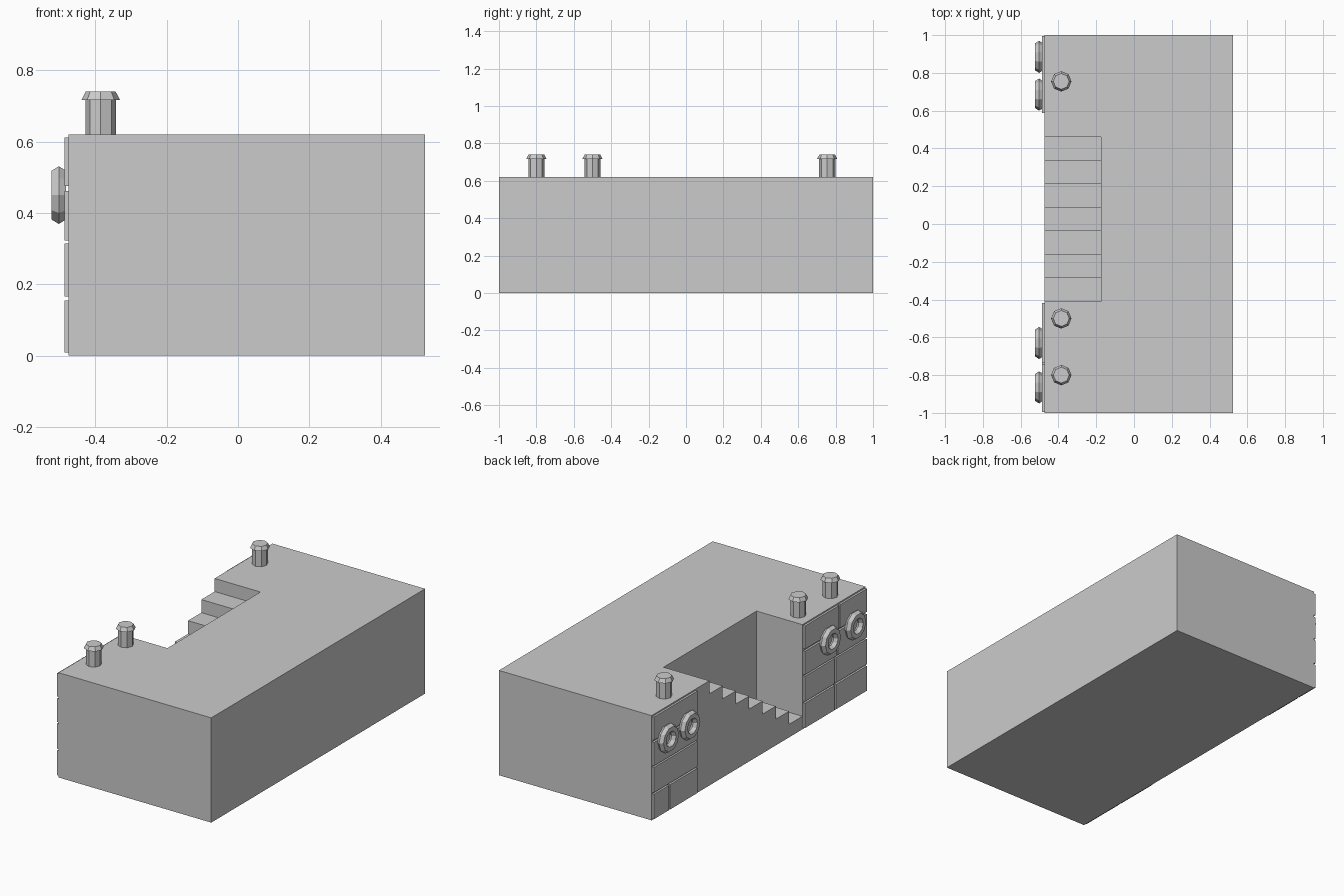
import bpy, bmesh
from math import cos, sin, tau

if "Cube" in bpy.data.objects:
    bpy.data.objects.remove(bpy.data.objects["Cube"])

X0, X1, H = -0.475, 0.525, 0.62      # stair-side face, plain face, top height
NOTCH_X, Y_LOW, Y_HIGH, STEPS = -0.175, -0.41, 0.46, 7


def finish(name, bm):
    bmesh.ops.recalc_face_normals(bm, faces=bm.faces)
    me = bpy.data.meshes.new(name)
    bm.to_mesh(me)
    bm.free()
    ob = bpy.data.objects.new(name, me)
    bpy.context.collection.objects.link(ob)
    return ob


def box(name, x, y, z):
    bm = bmesh.new()
    bmesh.ops.create_cube(bm, size=1)
    for v in bm.verts:
        v.co = [r[0] if c < 0 else r[1] for c, r in zip(v.co, (x, y, z))]
    return finish(name, bm)


def lathe(name, profile, sides, place, closed):
    """Revolve (radius, height) points; place(a, b, h) maps them to the world."""
    bm = bmesh.new()
    rings = [[bm.verts.new(place(r * cos(tau * i / sides), r * sin(tau * i / sides), h))
              for i in range(sides)] for r, h in profile]
    pairs = list(zip(rings, rings[1:]))
    if closed:
        pairs.append((rings[-1], rings[0]))
    else:
        bm.faces.new(rings[0])
        bm.faces.new(rings[-1])
    for a, b in pairs:
        for i in range(sides):
            j = (i + 1) % sides
            bm.faces.new((a[i], a[j], b[j], b[i]))
    return finish(name, bm)


# Dock block with a staircase cut into the -x side
dock = box("dock_block", (X0, X1), (-1, 1), (0, H))
rise, run = H / (STEPS + 1), (Y_HIGH - Y_LOW) / STEPS
outline = [(Y_LOW, H + 0.2), (Y_HIGH, H + 0.2)]
for k in range(STEPS):
    z = H - (k + 1) * rise
    outline += [(Y_HIGH - k * run, z), (Y_HIGH - (k + 1) * run, z)]
bm = bmesh.new()
face = bm.faces.new([bm.verts.new((X0 - 0.2, y, z)) for y, z in outline])
ext = bmesh.ops.extrude_face_region(bm, geom=[face])
bmesh.ops.translate(bm, vec=(NOTCH_X - X0 + 0.2, 0, 0),
                    verts=[g for g in ext["geom"] if isinstance(g, bmesh.types.BMVert)])
cutter = finish("stair_cutter", bm)
cutter.hide_render = True
mod = dock.modifiers.new("stairs", "BOOLEAN")
mod.operation, mod.solver, mod.object = "DIFFERENCE", "EXACT", cutter
bpy.context.view_layer.objects.active = dock
bpy.ops.object.modifier_apply(modifier="stairs")
bpy.data.objects.remove(cutter)

# Stone facing: per section, y range and the joint position of each row
rows = [(0.008, 0.155), (0.165, 0.314), (0.323, 0.462), (0.475, 0.612)]
sections = [("high", 0.588, 0.995, (0.85, None, None, None)),
            ("low", -0.995, -0.418, (-0.70, -0.70, -0.72, -0.74))]
for label, ya, yb, joints in sections:
    for n, (row, joint) in enumerate(zip(rows, joints)):
        spans = [(ya, yb)] if joint is None else [(ya, joint - 0.005), (joint + 0.005, yb)]
        for m, span in enumerate(spans):
            box(f"facing_stone_{label}_{n}_{m}", (X0 - 0.012, X0 + 0.005), span, row)

# Ring fenders on the facing
ring = [(0.059 + 0.026 * cos(tau * i / 6), 0.0235 * sin(tau * i / 6)) for i in range(6)]
for n, yc in enumerate((0.885, 0.685, -0.63, -0.865)):
    lathe(f"ring_fender_{n}", ring, 10,
          lambda a, b, h, yc=yc: (-0.5025 + h, yc + a, 0.45 + b), True)

# Mooring posts with flared caps
post = [(0.043, H - 0.01), (0.043, 0.717), (0.054, 0.717), (0.042, 0.74)]
for n, yc in enumerate((0.755, -0.5, -0.8)):
    lathe(f"mooring_post_{n}", post, 8,
          lambda a, b, h, yc=yc: (-0.385 + a, yc + b, h), False)
